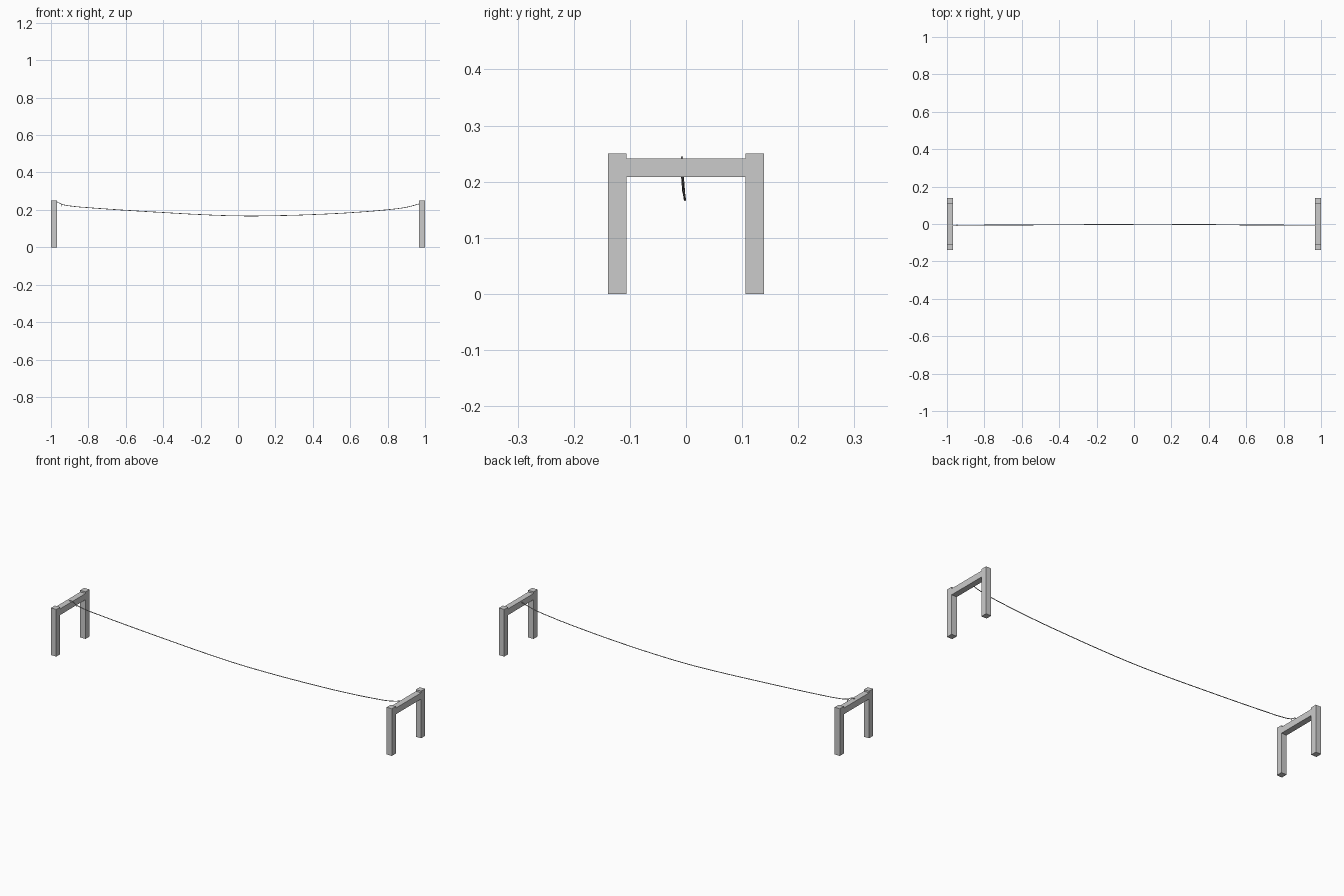
import bpy

if "Cube" in bpy.data.objects:
    bpy.data.objects.remove(bpy.data.objects["Cube"])


def box(name, x, y, z):
    """Box from (min, max) pairs on each axis."""
    bpy.ops.mesh.primitive_cube_add(size=1, location=[sum(r) / 2 for r in (x, y, z)])
    o = bpy.context.object
    o.name = name
    o.scale = [r[1] - r[0] for r in (x, y, z)]
    bpy.ops.object.transform_apply(location=False, rotation=False, scale=True)
    return o


def rope(name, points, radius, smooth=True):
    """Round cord through the given points."""
    cu = bpy.data.curves.new(name, 'CURVE')
    cu.dimensions = '3D'
    cu.bevel_depth = radius
    cu.bevel_resolution = 1
    cu.resolution_u = 4
    cu.use_fill_caps = True
    sp = cu.splines.new('BEZIER')
    sp.bezier_points.add(len(points) - 1)
    for bp, co in zip(sp.bezier_points, points):
        bp.co = co
        bp.handle_left_type = bp.handle_right_type = 'AUTO'
    o = bpy.data.objects.new(name, cu)
    bpy.context.collection.objects.link(o)
    return o


# End frames: two posts and a cross rail each
for side, s in (("left", -1), ("right", 1)):
    xr = sorted((s * 1.0, s * 0.969))
    box(side + "_front_post", xr, (-0.139, -0.106), (0, 0.25))
    box(side + "_back_post", xr, (0.106, 0.139), (0, 0.25))
    box(side + "_rail", xr, (-0.106, 0.106), (0.208, 0.241))

# Sagging rope between the rails
R = 0.002
rope("sagging_rope", [
    (-0.985, -0.007, 0.242), (-0.968, -0.007, 0.243), (-0.945, -0.007, 0.231),
    (-0.88, -0.007, 0.219), (-0.8, -0.006, 0.212), (-0.6, -0.005, 0.198),
    (-0.4, -0.004, 0.186), (-0.2, -0.003, 0.175), (0, -0.002, 0.168),
    (0.2, -0.002, 0.169), (0.4, -0.003, 0.175), (0.6, -0.005, 0.185),
    (0.8, -0.006, 0.201), (0.9, -0.007, 0.214), (0.975, -0.007, 0.234)], R)

# Small knot and tail beside the left rail
bpy.ops.mesh.primitive_torus_add(major_segments=10, minor_segments=6, major_radius=0.003,
                                 minor_radius=0.0015, location=(-0.946, -0.007, 0.231),
                                 rotation=(0, 1.3, 0))
bpy.context.object.name = "knot"
rope("rope_tail", [(-0.946, -0.006, 0.231), (-0.945, -0.003, 0.226),
                   (-0.944, -0.004, 0.219)], 0.0015)
